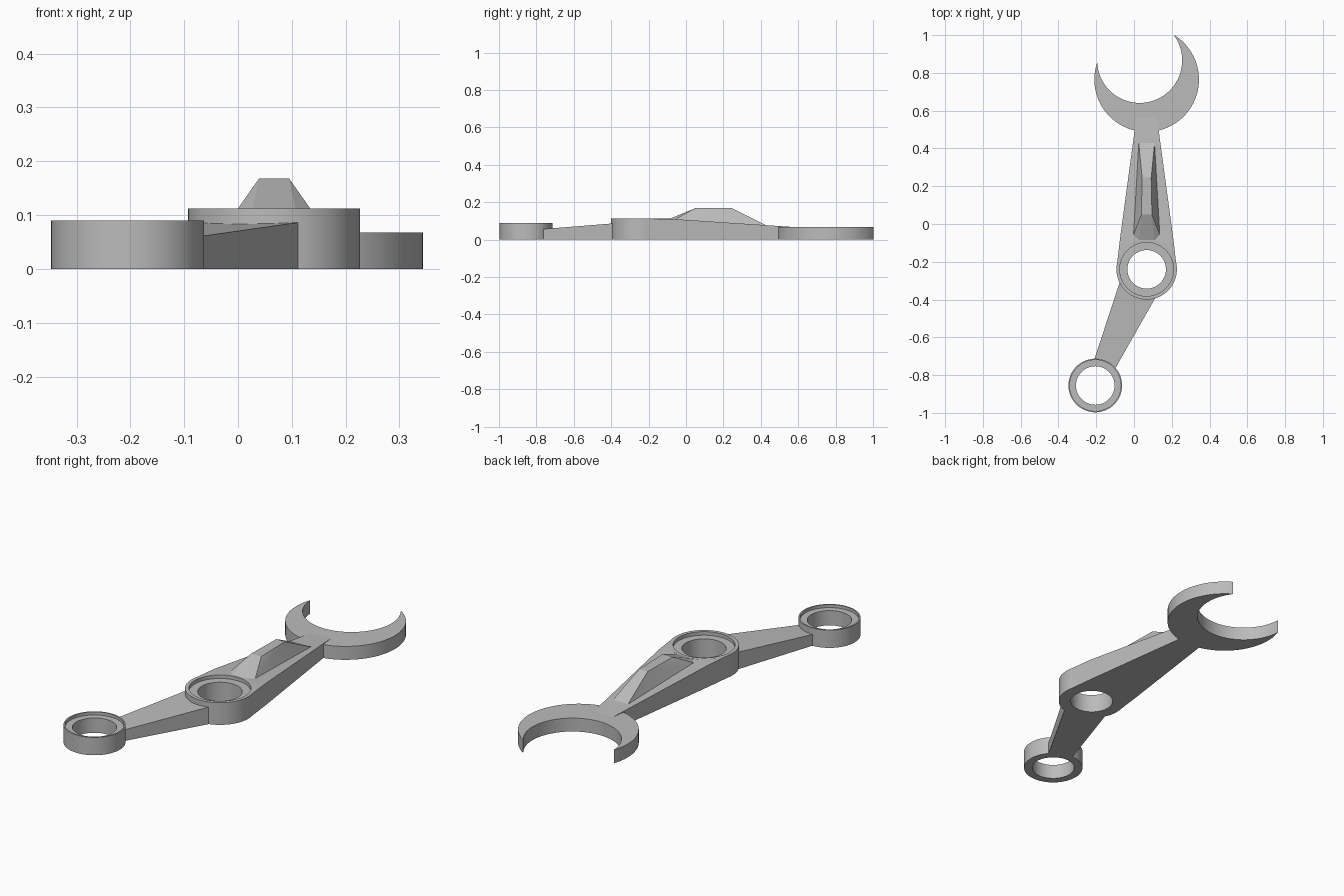
import bpy, bmesh
from math import sin, cos, asin, atan2, pi, radians, hypot
from mathutils import Vector, Matrix

cube = bpy.data.objects.get("Cube")
if cube:
    bpy.data.objects.remove(cube, do_unlink=True)

# One plain grey metal
GREY = (0.5, 0.5, 0.5, 1.0)
metal = bpy.data.materials.new("grey metal")
metal.use_nodes = True
metal.diffuse_color = GREY
metal.node_tree.nodes["Principled BSDF"].inputs["Base Color"].default_value = GREY

HUB = Vector((0.067, -0.24, 0))
END = Vector((-0.205, -0.855, 0))
parts = []


def finish(name, bm):
    bmesh.ops.recalc_face_normals(bm, faces=bm.faces[:])
    mesh = bpy.data.meshes.new(name)
    bm.to_mesh(mesh)
    bm.free()
    mesh.materials.append(metal)
    obj = bpy.data.objects.new(name, mesh)
    bpy.context.collection.objects.link(obj)
    parts.append(obj)
    return obj


def ring(name, center, outer, recess, hole, height, ledge, n=96):
    """Turned ring with a shallow recess around the bore."""
    profile = [(hole, 0), (outer, 0), (outer, height),
               (recess, height), (recess, ledge), (hole, ledge)]
    bm = bmesh.new()
    loops = [[bm.verts.new((r * cos(2 * pi * i / n) + center.x,
                            r * sin(2 * pi * i / n) + center.y, z))
              for i in range(n)] for r, z in profile]
    for k, lower in enumerate(loops):
        upper = loops[(k + 1) % len(loops)]
        for i in range(n):
            j = (i + 1) % n
            bm.faces.new((lower[i], lower[j], upper[j], upper[i]))
    finish(name, bm)


def arm(name, angle, root, half_width, top, bends, n=24):
    """Tapered bar leaving the hub; its root follows the hub's curve."""
    spread = asin(min(0.993, half_width(root * 0.7) / root)) if len(bends) == 1 else radians(83)
    frame = Matrix.Translation(HUB) @ Matrix.Rotation(angle, 4, "Z")
    bm = bmesh.new()
    columns = []
    for i in range(n + 1):
        a = spread * (2 * i / n - 1)
        side = sin(a) / sin(spread)
        stations = [(root * cos(a), root * sin(a))]
        for d in bends:
            d = max(d, stations[-1][0] + 0.001)
            stations.append((d, side * half_width(d)))
        columns.append([(bm.verts.new(frame @ Vector((d, w, 0))),
                         bm.verts.new(frame @ Vector((d, w, top(d)))))
                        for d, w in stations])
    for a, b in zip(columns, columns[1:]):
        for k in range(len(bends)):
            for level in (0, 1):
                bm.faces.new((a[k][level], a[k + 1][level], b[k + 1][level], b[k][level]))
        for k in (0, -1):
            bm.faces.new((a[k][0], b[k][0], b[k][1], a[k][1]))
    for col in (columns[0], columns[-1]):
        for p, q in zip(col, col[1:]):
            bm.faces.new((p[0], q[0], q[1], p[1]))
    finish(name, bm)


def arc(cx, cy, r, start, stop, n):
    steps = [radians(start + (stop - start) * i / n) for i in range(n + 1)]
    return [(cx + r * cos(t), cy + r * sin(t)) for t in steps]


# Bored rings
ring("hub_ring", HUB, 0.16, 0.142, 0.102, 0.112, 0.094)
ring("end_ring", END, 0.142, 0.135, 0.102, 0.09, 0.075)


# Main arm, flat beside the hub and then sloping down to the jaw
def main_top(d):
    return min(0.112, 0.112 - 0.066 * (d - 0.14))


arm("main_arm", pi / 2, 0.159, lambda d: 0.163 - 0.135 * d, main_top, [0.16, 0.82])

# Short arm to the end ring
reach = END - HUB
arm("short_arm", atan2(reach.y, reach.x), 0.15,
    lambda d: 0.102 - 0.099 * (d - 0.127),
    lambda d: 0.086 - 0.07 * (d - 0.127), [0.552])

# Crescent jaw
outline = arc(0.067, 0.765, 0.277, 161, 418.5, 80)
outline += arc(0.03, 0.866, 0.225, 396.7, 182.8, 64)[1:-1]
bm = bmesh.new()
base = bm.faces.new([bm.verts.new((x, y, 0)) for x, y in outline])
made = bmesh.ops.extrude_face_region(bm, geom=[base], use_keep_orig=True)["geom"]
bmesh.ops.translate(bm, vec=(0, 0, 0.068),
                    verts=[v for v in made if isinstance(v, bmesh.types.BMVert)])
finish("crescent_jaw", bm)

# Raised faceted rib on the main arm: half-width, y, height (None = on the arm)
rib = [(0.04, -0.09, None), (0.07, -0.058, None), (0.042, 0.43, None),
       (0.028, 0.05, 0.168), (0.024, 0.245, 0.168)]
bm = bmesh.new()
for w, y, z in rib:
    for s in (-1, 1):
        height = main_top(y - HUB.y) - 0.001 if z is None else z
        bm.verts.new((HUB.x + s * w, y, height))
bmesh.ops.convex_hull(bm, input=bm.verts[:])
finish("raised_rib", bm)

# Smooth curved walls, keep hard edges
for obj in bpy.context.selected_objects:
    obj.select_set(False)
for obj in parts:
    obj.select_set(True)
bpy.context.view_layer.objects.active = parts[0]
bpy.ops.object.shade_smooth_by_angle(angle=radians(20))
